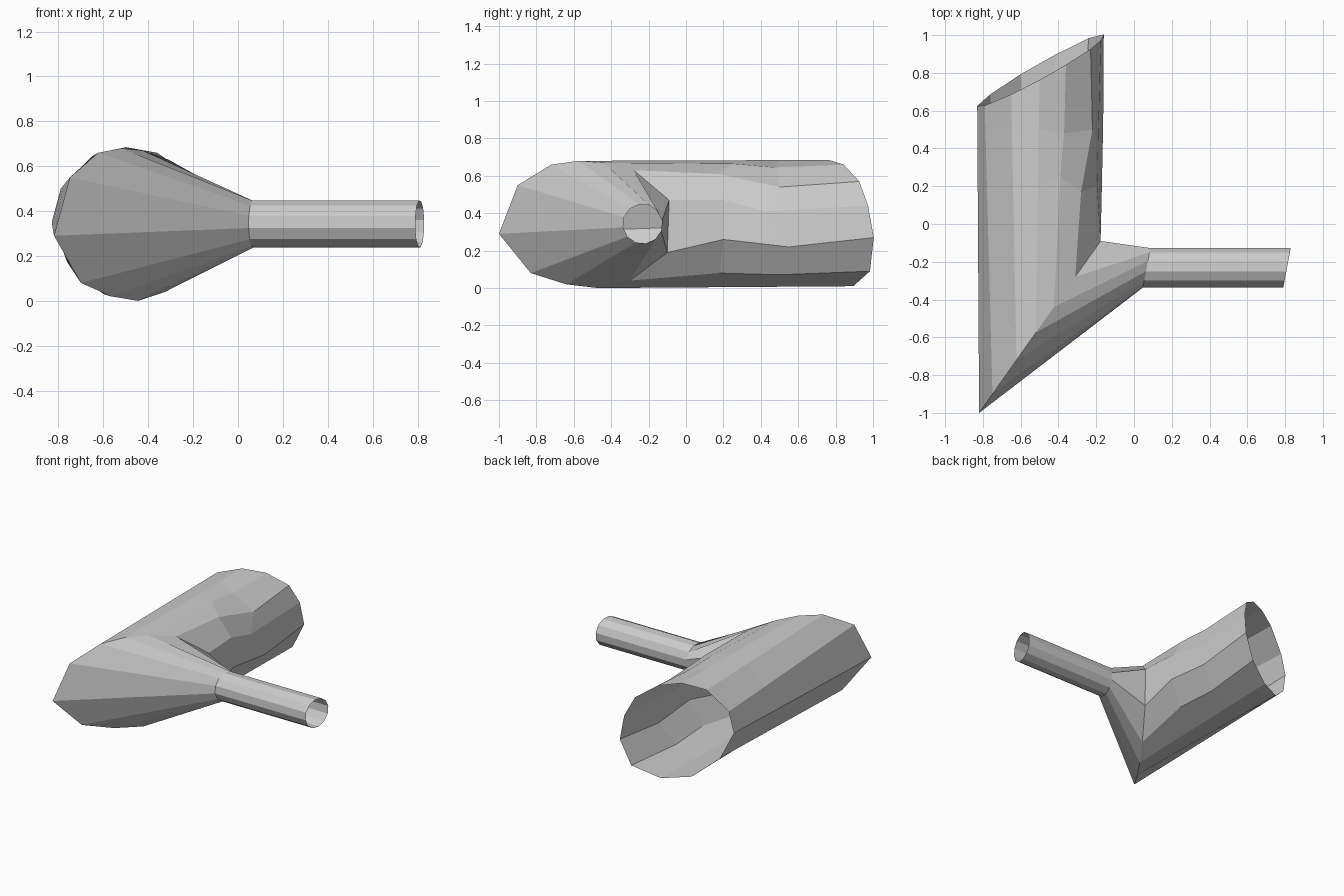
import bpy, bmesh
from math import cos, sin, radians

if "Cube" in bpy.data.objects:
    bpy.data.objects.remove(bpy.data.objects["Cube"])


def loft(name, rings):
    """Skin open faceted tube through matching rings of points."""
    bm = bmesh.new()
    loops = [[bm.verts.new(p) for p in r] for r in rings]
    n = len(loops[0])
    for a, b in zip(loops, loops[1:]):
        for i in range(n):
            j = (i + 1) % n
            bm.faces.new((a[i], a[j], b[j], b[i]))
    bmesh.ops.recalc_face_normals(bm, faces=bm.faces)
    me = bpy.data.meshes.new(name)
    bm.to_mesh(me)
    bm.free()
    ob = bpy.data.objects.new(name, me)
    bpy.context.collection.objects.link(ob)
    return ob


# Mitred front mouth of the wide pipe: (y, z), x follows the mitre plane
miter_yz = [(-1, .29), (-.9, .55), (-.72, .66), (-.575, .68), (-.44, .67), (-.28, .63),
            (-.09, .47), (-.1, .19), (-.3, .04), (-.47, 0), (-.64, .02), (-.83, .08)]
miter = [(-.82 + (y + 1) / 1.415, y, z) for y, z in miter_yz]

# Slanted open back mouth: (x, z), y follows the cut plane
back_xz = [(-.83, .35), (-.79, .5), (-.65, .645), (-.5, .685), (-.36, .66), (-.23, .57),
           (-.175, .44), (-.16, .27), (-.24, .09), (-.42, .01), (-.6, .03), (-.76, .17)]
back = [(x, 1.127 + .55 * x - .13 * z, z) for x, z in back_xz]


# Intermediate rings, with the slight dents on the inner side
def between(y, dents):
    ring = []
    for i, (a, b) in enumerate(zip(miter, back)):
        t = (y - a[1]) / (b[1] - a[1])
        p = [u + (v - u) * t for u, v in zip(a, b)]
        ring.append(dents.get(i, p))
    return ring


dent_a = between(.2, {4: (-.39, .25, .665), 5: (-.28, .17, .61), 6: (-.195, .2, .47),
                      7: (-.17, .2, .26), 8: (-.26, .18, .08)})
dent_b = between(.5, {4: (-.37, .48, .645), 5: (-.22, .5, .54), 6: (-.19, .42, .41),
                      7: (-.163, .55, .22)})
loft("wide_pipe", [miter, dent_a, dent_b, back])


# Narrow pipe rings, slightly slanted
def small_ring(x):
    ring = []
    for i in range(12):
        a = radians(190 - 30 * i)
        y = .106 * cos(a)
        ring.append((x + y * .19, -.232 + y, .343 + .106 * sin(a)))
    return ring


neck = small_ring(.067)
loft("funnel", [miter, neck])
loft("narrow_pipe", [neck, small_ring(.81)])
